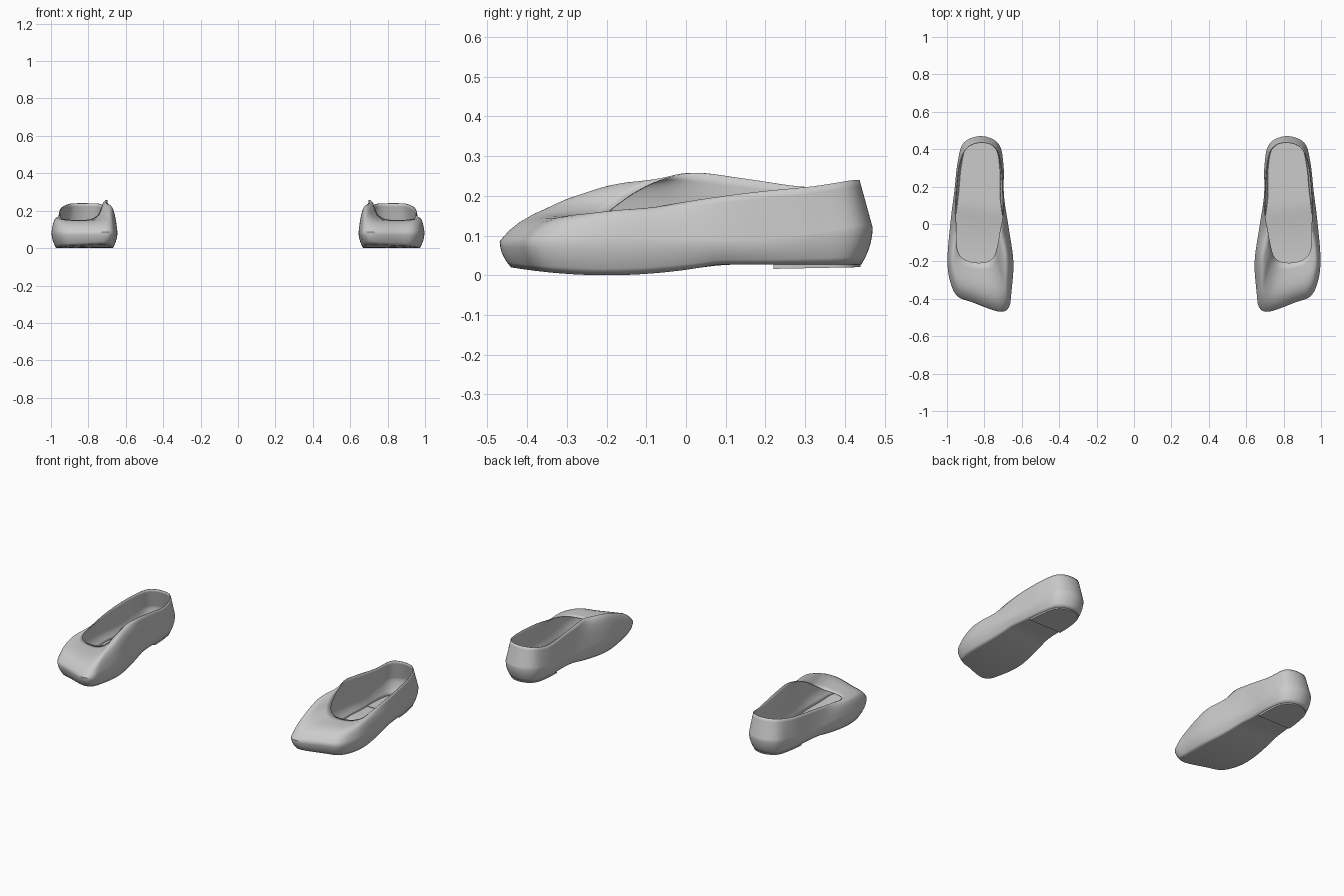
import bpy
from mathutils import Vector

if "Cube" in bpy.data.objects:
    bpy.data.objects.remove(bpy.data.objects["Cube"])

STEPS = 6      # samples between control points
CENTRE_X = 0.82

# Widest outline of the shoe (heel, outer side, toe, inner side): x, y
OUTLINE = [(.815, .47), (.91, .435), (.943, .33), (.96, .18), (.98, .02), (.997, -.18),
           (.985, -.30), (.945, -.385), (.86, -.42), (.725, -.468), (.67, -.447),
           (.655, -.36), (.645, -.2), (.67, -.02), (.695, .15), (.698, .32), (.725, .43)]
# Rim of the foot opening, matching the outline: x, y, z
RIM = [(.815, .437, .24), (.893, .41, .238), (.933, .32, .224), (.95, .18, .21),
       (.955, .05, .193), (.95, -.06, .175), (.945, -.13, .162), (.92, -.18, .154),
       (.86, -.205, .15), (.79, -.203, .155), (.75, -.175, .178), (.732, -.12, .215),
       (.718, -.05, .247), (.70, .03, .258), (.70, .15, .243), (.71, .31, .222),
       (.74, .41, .237)]


def smooth(a, b, v):
    t = max(0, min(1, (v - a) / (b - a)))
    return t * t * (3 - 2 * t)


def closed_spline(points):
    """Catmull-Rom samples through a closed list of points."""
    pts, n, out = [Vector(p) for p in points], len(points), []
    for i in range(n):
        p0, p1, p2, p3 = (pts[(i + k) % n] for k in (-1, 0, 1, 2))
        for s in range(STEPS):
            t = s / STEPS
            out.append(0.5 * (2 * p1 + (p2 - p0) * t
                              + (2 * p0 - 5 * p1 + 4 * p2 - p3) * t ** 2
                              + (3 * p1 - p0 - 3 * p2 + p3) * t ** 3))
    return out


def sole_z(y):
    return 0.027 * min(1, ((y + 0.2) / 0.28) ** 2)


def make_part(name, verts, faces):
    mesh = bpy.data.meshes.new(name)
    mesh.from_pydata(verts, [], faces)
    obj = bpy.data.objects.new(name, mesh)
    bpy.context.collection.objects.link(obj)
    bpy.ops.object.select_all(action='DESELECT')
    obj.select_set(True)
    bpy.context.view_layer.objects.active = obj
    bpy.ops.object.shade_smooth_by_angle(angle=0.7)
    return obj


def mirror(obj):
    obj.modifiers.new("Mirror", 'MIRROR').use_axis[0] = True


# Guide curves: sole edge, widest line, rim
wide = closed_spline([(x, y, .085 + .035 * smooth(.2, .45, y)) for x, y in OUTLINE])
rim = closed_spline(RIM)
edge = [Vector((CENTRE_X + (p.x - CENTRE_X) * .86, p.y * .94, sole_z(p.y * .94))) for p in wide]
n = len(wide)

# Upper: rounded lower wall, then wall / toe cap rising to the rim
rings = []
for j in range(5):
    s = j / 5
    out = 1 - (1 - s) ** 2
    rings.append([e.lerp(w, out).xy.to_3d() + Vector((0, 0, e.z + (w.z - e.z) * s))
                  for e, w in zip(edge, wide)])
for j in range(11):
    a = (j / 10) ** 1.5
    ring = []
    for w, r in zip(wide, rim):
        toe = smooth(.05, -.3, w.y)
        rise = a + (1 - (1 - a) ** 5 - a) * toe
        p = w.lerp(r, a)
        p.z = w.z + (r.z - w.z) * rise
        ring.append(p)
    rings.append(ring)
faces = [(j * n + i, (j + 1) * n + i, (j + 1) * n + (i + 1) % n, j * n + (i + 1) % n)
         for j in range(len(rings) - 1) for i in range(n)]
upper = make_part("shoe_upper", [p for ring in rings for p in ring], faces)
shell = upper.modifiers.new("Thickness", 'SOLIDIFY')
shell.thickness = 0.004
shell.offset = -1
mirror(upper)

# Sole: strips across between opposite edge points
strips = [(i, i + 1, (n - i - 1) % n, (n - i) % n) for i in range(1, n // 2 - 1)]
strips += [(0, 1, n - 1), (n // 2 - 1, n // 2, n // 2 + 1)]
mirror(make_part("sole", edge, strips))

# Heel lift: thin block under the back of the sole
HEEL_FRONT = 0.22
back = [p for p in edge[n // 2:] + edge[:n // 2] if p.y > HEEL_FRONT]
plan = [(CENTRE_X + (p.x - CENTRE_X) * .98, p.y * .995) for p in back]
plan = [(plan[0][0], HEEL_FRONT)] + plan + [(plan[-1][0], HEEL_FRONT)]
m = len(plan)
verts = [(x, y, .016 + .02 * (y - HEEL_FRONT)) for x, y in plan] + [(x, y, .03) for x, y in plan]
faces = [tuple(range(m)), tuple(range(2 * m - 1, m - 1, -1))]
faces += [(i, m + i, m + (i + 1) % m, (i + 1) % m) for i in range(m)]
mirror(make_part("heel_lift", verts, faces))
